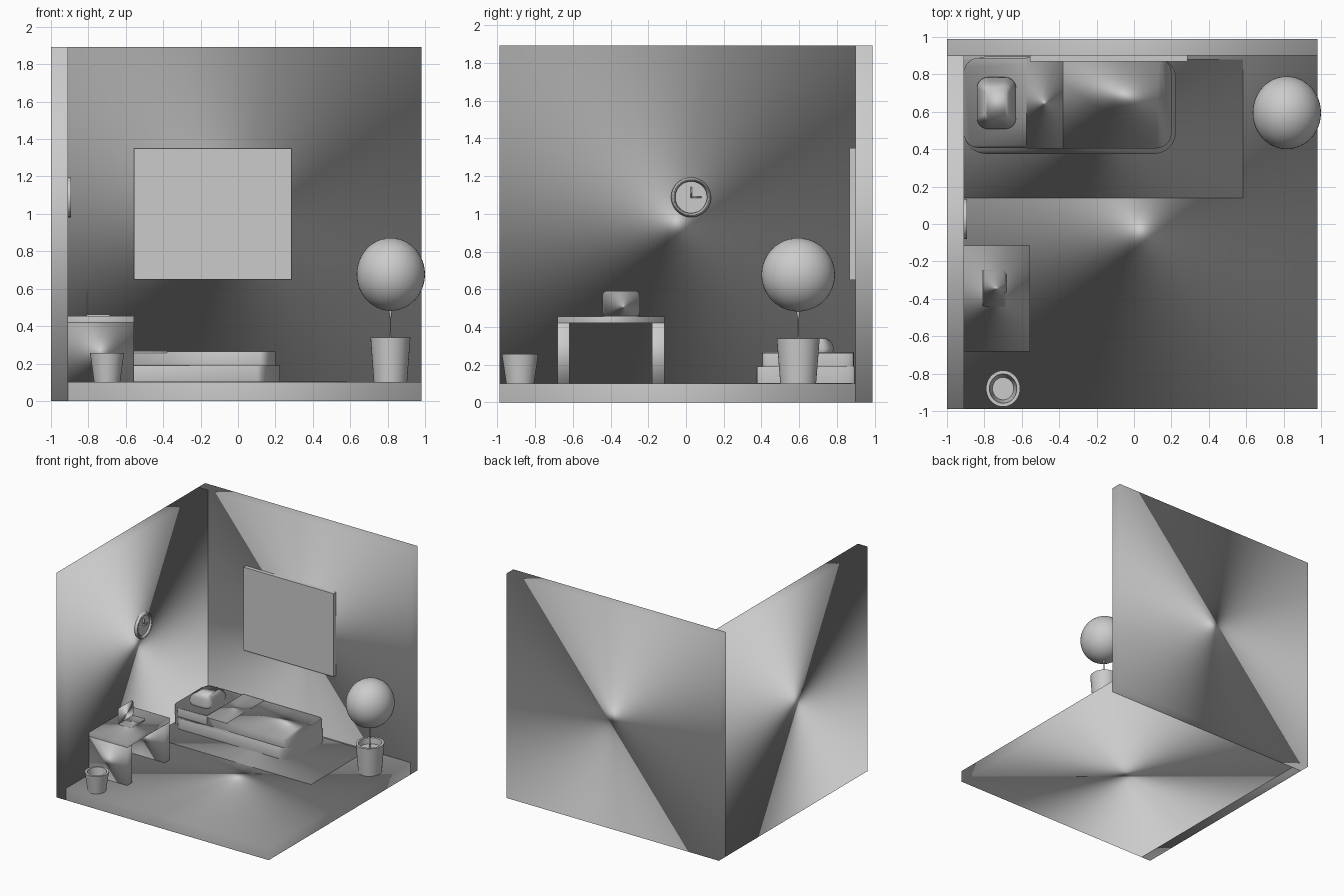
import bpy, math
from mathutils import Vector

if "Cube" in bpy.data.objects:
    bpy.data.objects.remove(bpy.data.objects["Cube"])

def finish(name, verts, faces, mode):
    """mode: flat, angle (sharp edges kept), or soft (one smooth group, stretched normals)."""
    lo = Vector([min(v[i] for v in verts) for i in range(3)])
    dim = Vector([max(v[i] for v in verts) for i in range(3)]) - lo
    me = bpy.data.meshes.new(name)
    me.from_pydata(verts, [], faces)
    me.update()
    ob = bpy.data.objects.new(name, me)
    bpy.context.collection.objects.link(ob)
    bpy.ops.object.select_all(action='DESELECT')
    ob.select_set(True)
    bpy.context.view_layer.objects.active = ob
    if mode == 'angle':
        bpy.ops.object.shade_smooth_by_angle(angle=math.radians(35))
    elif mode == 'soft':
        # normals of the unit-sized shape, stretched along with it
        unit = bpy.data.meshes.new("unit_shape")
        unit.from_pydata([[(v[i] - lo[i]) / dim[i] for i in range(3)] for v in verts], [], faces)
        unit.update()
        normals = [Vector([n.vector[i] * dim[i] for i in range(3)]).normalized()
                   for n in unit.vertex_normals]
        bpy.data.meshes.remove(unit)
        me.shade_smooth()
        me.normals_split_custom_set_from_vertices(normals)
    return ob

def loft(name, loops, mode='angle', closed=False):
    """Skin equal-length loops; cap both ends, or join last to first if closed."""
    n, m = len(loops[0]), len(loops)
    verts = [p for l in loops for p in l]
    faces = [] if closed else [tuple(reversed(range(n))), tuple(range((m-1)*n, m*n))]
    for k in range(m if closed else m - 1):
        h = (k + 1) % m
        for i in range(n):
            j = (i + 1) % n
            faces.append((k*n + i, k*n + j, h*n + j, h*n + i))
    return finish(name, verts, faces, mode)

def slab(name, outline, z0, z1, mode='soft'):
    return loft(name, [[(x, y, z) for x, y in outline] for z in (z0, z1)], mode)

def box(name, x0, x1, y0, y1, z0, z1, mode='soft'):
    return slab(name, [(x0, y0), (x1, y0), (x1, y1), (x0, y1)], z0, z1, mode)

def rounded(a0, a1, b0, b1, r, seg=8):
    pts = []
    for q, (cx, cy) in enumerate([(a1-r, b1-r), (a0+r, b1-r), (a0+r, b0+r), (a1-r, b0+r)]):
        for i in range(seg + 1):
            t = math.pi / 2 * (q + i / seg)
            pts.append((cx + r*math.cos(t), cy + r*math.sin(t)))
    return pts

def turned(name, cx, cy, profile, sx=1.0, n=40):
    """Vertical lathe; profile is (radius, z) from first cap to last cap."""
    ang = [2*math.pi*i/n for i in range(n)]
    return loft(name, [[(cx + sx*r*math.cos(t), cy + r*math.sin(t), z) for t in ang]
                       for r, z in profile])

# Room shell
box("floor", -0.91, 0.98, -0.99, 0.90, 0, 0.10)
box("left_wall", -1.0, -0.91, -0.99, 0.90, 0, 1.893)
box("back_wall", -1.0, 0.98, 0.90, 0.99, 0, 1.893)
box("rug", -0.91, 0.583, 0.14, 0.88, 0.10, 0.104)
box("wall_picture", -0.555, 0.285, 0.868, 0.90, 0.65, 1.35, 'flat')

# Bed
slab("bed_base", rounded(-0.91, 0.225, 0.375, 0.895, 0.12), 0.10, 0.19)
slab("mattress", rounded(-0.91, 0.198, 0.407, 0.888, 0.08), 0.19, 0.259)
blanket = [p for p in rounded(-0.8, 0.20, 0.405, 0.89, 0.08) if p[0] > -0.5]
i = next(k for k, p in enumerate(blanket) if p[1] < 0.6)
blanket[i:i] = [(-0.575, 0.89), (-0.575, 0.405)]
slab("blanket", blanket, 0.19, 0.263)
box("blanket_fold", -0.575, -0.38, 0.404, 0.89, 0.255, 0.267)
pillow = []
for inset, z in [(0.012, 0.257), (0.0, 0.285), (0.008, 0.31), (0.022, 0.33), (0.045, 0.34)]:
    o = rounded(-0.84 + inset, -0.63 - inset, 0.508 + inset, 0.785 - inset, 0.06 - inset*0.6)
    pillow.append([(x, y, z) for x, y in o])
loft("pillow", pillow, 'soft')

# Desk
box("desk_top", -0.91, -0.555, -0.682, -0.115, 0.42, 0.455)
for name, y in (("desk_front_panel", -0.682), ("desk_back_panel", -0.18)):
    box(name, -0.91, -0.557, y, y + 0.065, 0.10, 0.42)

# Laptop
slab("laptop_base", rounded(-0.81, -0.683, -0.442, -0.245, 0.022), 0.455, 0.461)
screen = rounded(-0.442, -0.245, 0.457, 0.59, 0.022)
loft("laptop_screen", [[(x, y, z) for y, z in screen] for x in (-0.811, -0.805)], 'soft')

# Wall clock: raised rim around a recessed face
def ring(r, x):
    return [(x, 0.027 + r*math.cos(2*math.pi*i/48), 1.088 + r*math.sin(2*math.pi*i/48))
            for i in range(48)]
loft("clock_rim", [ring(r, x) for r, x in
                   [(0.106, -0.91), (0.106, -0.893), (0.084, -0.893), (0.084, -0.91)]],
     'soft', closed=True)
loft("clock_face", [ring(0.085, x) for x in (-0.91, -0.903)])
box("clock_minute_hand", -0.903, -0.896, 0.023, 0.031, 1.084, 1.142)
box("clock_hour_hand", -0.903, -0.896, 0.023, 0.082, 1.084, 1.092)

# Waste bin
turned("waste_bin", -0.70, -0.88, [(0.074, 0.10), (0.097, 0.257), (0.078, 0.257),
                                   (0.060, 0.118)], 0.94)

# Potted tree
px, py, s = 0.815, 0.595, 0.937
turned("plant_pot", px, py, [(0.095, 0.10), (0.114, 0.34), (0.094, 0.34), (0.090, 0.29)], s)
turned("tree_trunk", px, py, [(0.010, 0.29), (0.003, 0.37), (0.003, 0.435), (0.012, 0.50)], s, 12)
bpy.ops.mesh.primitive_uv_sphere_add(segments=48, ring_count=24, radius=0.195,
                                     location=(px + 0.002, py, 0.677), scale=(s, 1, 1))
bpy.context.object.name = "tree_foliage"
bpy.ops.object.shade_smooth()
